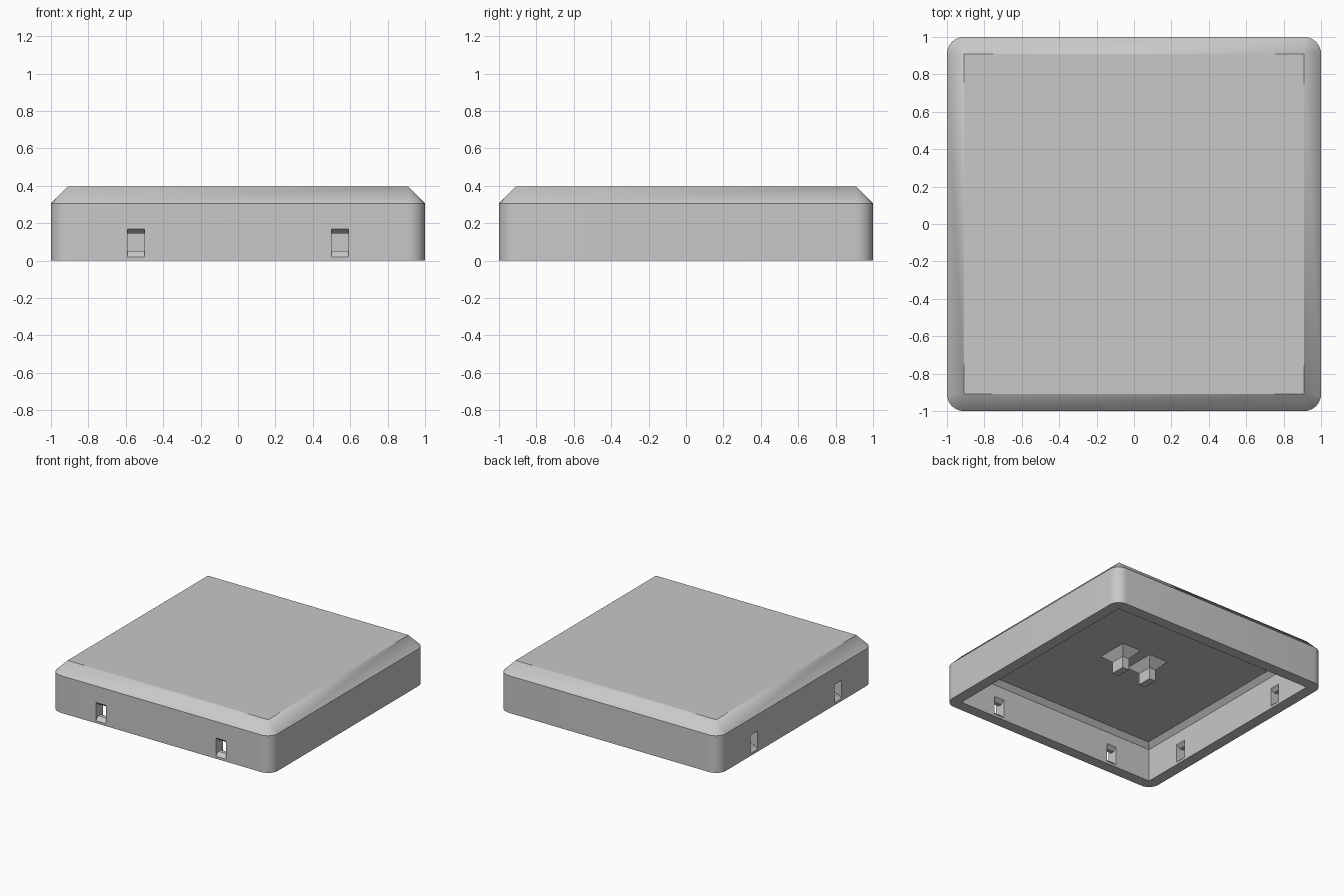
import bpy, bmesh, math
from mathutils import Matrix

if "Cube" in bpy.data.objects:
    bpy.data.objects.remove(bpy.data.objects["Cube"], do_unlink=True)

WALL = 0.09      # shell thickness, also corner radius and top chamfer
TOP = 0.395
SHOULDER = TOP - WALL

grey = bpy.data.materials.new("light grey plastic")
grey.use_nodes = True
colour = (0.58, 0.58, 0.58, 1)
grey.diffuse_color = colour
grey.node_tree.nodes["Principled BSDF"].inputs["Base Color"].default_value = colour


def make_object(name, bm):
    bmesh.ops.remove_doubles(bm, verts=bm.verts, dist=1e-5)
    bmesh.ops.recalc_face_normals(bm, faces=bm.faces)
    mesh = bpy.data.meshes.new(name)
    bm.to_mesh(mesh)
    bm.free()
    mesh.materials.append(grey)
    obj = bpy.data.objects.new(name, mesh)
    bpy.context.collection.objects.link(obj)
    return obj


def outline(hx, hy, radius=0, segments=8):
    """Rectangle outline whose corners are arcs about inset centres."""
    points = []
    for i, (sx, sy) in enumerate([(1, 1), (-1, 1), (-1, -1), (1, -1)]):
        for k in range(segments + 1):
            a = math.radians(90) * (i + k / segments)
            points.append((sx * (hx - radius) + radius * math.cos(a),
                           sy * (hy - radius) + radius * math.sin(a)))
    return points


def loft(name, layers, centre_x=0):
    """Solid through (half x, half y, z, corner radius) layers."""
    bm = bmesh.new()
    rings = []
    for hx, hy, z, radius in layers:
        ring = [bm.verts.new((centre_x + x, y, z)) for x, y in outline(hx, hy, radius)]
        rings.append(ring)
    for low, high in zip(rings, rings[1:]):
        for i in range(len(low)):
            j = (i + 1) % len(low)
            bm.faces.new((low[i], low[j], high[j], high[i]))
    bm.faces.new(rings[0][::-1])
    bm.faces.new(rings[-1])
    return make_object(name, bm)


def slot_cutter(offset, turn):
    """Hourglass slot through the front wall, turned about z."""
    outer, inner = -1, -1 + WALL
    side = [(outer - 0.01, 0.02), (outer, 0.02), (outer + 0.03, 0.05),
            (inner - 0.03, 0.05), (inner, 0.02), (inner + 0.01, 0.02)]
    # roof mirrors the sill, with a slightly shallower slope
    roof = [(y, 0.17 if z < 0.03 else 0.145) for y, z in reversed(side)]
    bm = bmesh.new()
    face = bm.faces.new([bm.verts.new((offset - 0.045, y, z)) for y, z in side + roof])
    result = bmesh.ops.extrude_face_region(bm, geom=[face])
    moved = [v for v in result["geom"] if isinstance(v, bmesh.types.BMVert)]
    bmesh.ops.translate(bm, verts=moved, vec=(0.09, 0, 0))
    bm.transform(Matrix.Rotation(turn, 4, "Z"))
    return make_object("slot_cutter", bm)


# Outer shell: rounded sides and chamfered top with sharp upper corners
shell = loft("shell", [(1, 1, 0, WALL), (1, 1, SHOULDER, WALL),
                       (1 - WALL, 1 - WALL, TOP, 0)])

# Cavity and clip slots on the front and the -x side
inside = 1 - WALL
cutters = [loft("cavity_cutter", [(inside, inside, -0.05, 0), (inside, inside, 0.268, 0),
                                  (inside - 0.037, inside - 0.037, SHOULDER, 0)])]
for turn in (0, -math.pi / 2):
    for offset in (-0.545, 0.545):
        cutters.append(slot_cutter(offset, turn))

bpy.context.view_layer.objects.active = shell
for cutter in cutters:
    cut = shell.modifiers.new("cut", "BOOLEAN")
    cut.operation = "DIFFERENCE"
    cut.solver = "EXACT"
    cut.object = cutter
    bpy.ops.object.modifier_apply(modifier=cut.name)
    bpy.data.objects.remove(cutter, do_unlink=True)

bpy.ops.object.select_all(action="DESELECT")
shell.select_set(True)
bpy.ops.object.shade_smooth_by_angle(angle=math.radians(30))

# Two prongs hanging from the ceiling on flared feet
for name, x in (("left_prong", 0.13), ("right_prong", -0.13)):
    loft(name, [(0.03, 0.06, 0.15, 0), (0.03, 0.06, 0.245, 0),
                (0.085, 0.13, SHOULDER, 0), (0.085, 0.13, SHOULDER + 0.02, 0)], x)
